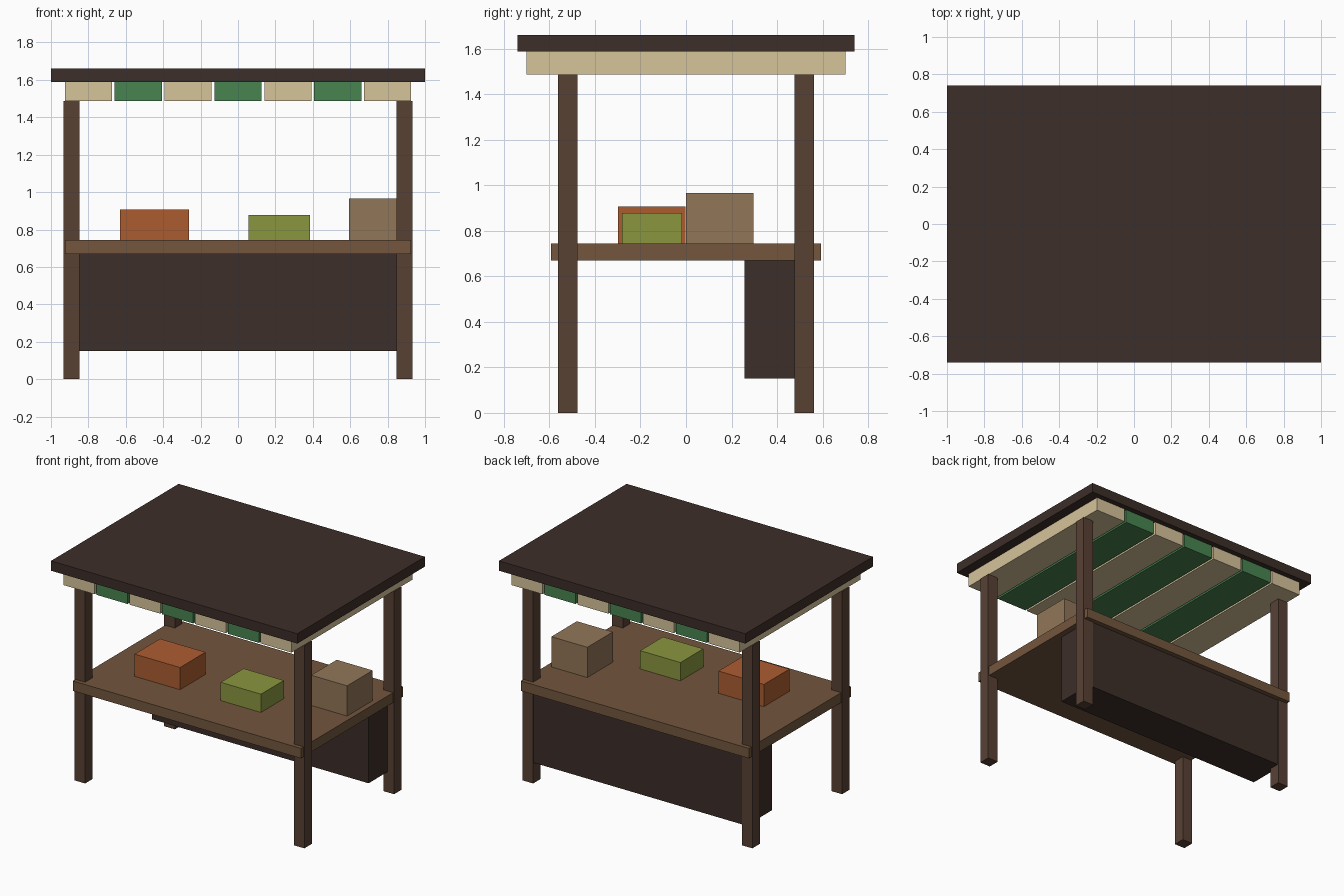
import bpy

if "Cube" in bpy.data.objects:
    bpy.data.objects.remove(bpy.data.objects["Cube"])


def material(name, rgb):
    # sRGB bytes to linear viewport colour
    m = bpy.data.materials.new(name)
    m.diffuse_color = [((c / 255 + 0.055) / 1.055) ** 2.4 for c in rgb] + [1]
    m.use_nodes = True
    m.node_tree.nodes["Principled BSDF"].inputs["Base Color"].default_value = m.diffuse_color
    return m


DARK = material("dark_wood", (60, 46, 40))
POST = material("post_wood", (88, 65, 52))
TOP = material("counter_wood", (115, 86, 61))
CREAM = material("cream_cloth", (214, 196, 154))
GREEN = material("green_cloth", (72, 132, 80))
ORANGE = material("orange_crate", (172, 92, 48))
LIME = material("lime_crate", (138, 150, 62))
TAN = material("tan_crate", (146, 118, 88))


def box(name, x, y, z, mat):
    # Axis-aligned box from (min, max) ranges
    spans = (x, y, z)
    bpy.ops.mesh.primitive_cube_add(size=1, location=[(a + b) / 2 for a, b in spans])
    ob = bpy.context.object
    ob.name = name
    ob.scale = [b - a for a, b in spans]
    bpy.ops.object.transform_apply(location=False, rotation=False, scale=True)
    ob.data.materials.append(mat)
    return ob


# Four corner posts
for side, sx in (("left", -1), ("right", 1)):
    for end, sy in (("front", -1), ("back", 1)):
        cx, cy = 0.89 * sx, 0.52 * sy
        box(f"{end}_{side}_post", (cx - 0.043, cx + 0.043),
            (cy - 0.043, cy + 0.043), (0, 1.487), POST)

# Counter and the panel under its back edge
box("counter", (-0.925, 0.925), (-0.593, 0.593), (0.67, 0.743), TOP)
box("back_panel", (-0.88, 0.88), (0.257, 0.557), (0.15, 0.67), DARK)

# Roof with alternating awning stripes below
box("roof", (-1, 1), (-0.74, 0.74), (1.588, 1.66), DARK)
for i in range(7):
    cx = (i - 3) * 0.2665
    box(f"awning_stripe_{i + 1}", (cx - 0.126, cx + 0.126), (-0.70, 0.70),
        (1.487, 1.588), GREEN if i % 2 else CREAM)

# Goods on the counter
box("orange_crate", (-0.631, -0.262), (-0.298, -0.002), (0.743, 0.906), ORANGE)
box("lime_crate", (0.057, 0.384), (-0.282, -0.017), (0.743, 0.877), LIME)
box("tan_crate", (0.594, 0.886), (0.0, 0.296), (0.743, 0.965), TAN)
